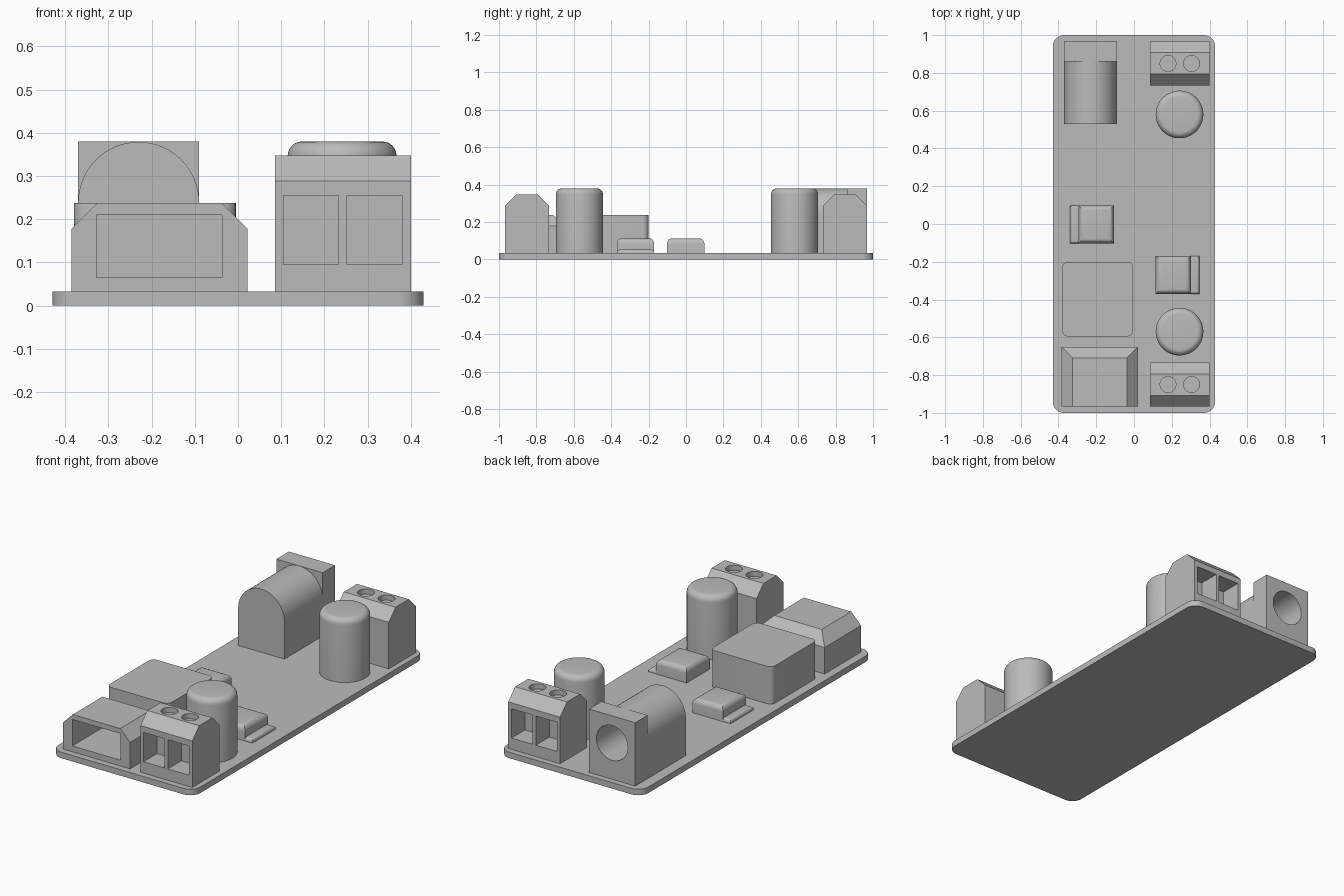
import bpy
import bmesh
import math
from mathutils import Matrix, Vector

if "Cube" in bpy.data.objects:
    bpy.data.objects.remove(bpy.data.objects["Cube"], do_unlink=True)

grey = bpy.data.materials.new("plain grey")
grey.use_nodes = True
grey.diffuse_color = (0.5, 0.5, 0.5, 1)
grey.node_tree.nodes["Principled BSDF"].inputs["Base Color"].default_value = (0.5, 0.5, 0.5, 1)

TOP = 0.033   # upper face of the board
SEAT = 0.02   # parts sink slightly into the board


def finish(name, bm):
    """Turn a bmesh into a smooth-by-angle object."""
    bmesh.ops.recalc_face_normals(bm, faces=bm.faces)
    mesh = bpy.data.meshes.new(name)
    bm.to_mesh(mesh)
    bm.free()
    mesh.materials.append(grey)
    obj = bpy.data.objects.new(name, mesh)
    bpy.context.collection.objects.link(obj)
    smooth(obj)
    return obj


def smooth(obj):
    bpy.ops.object.select_all(action="DESELECT")
    obj.select_set(True)
    bpy.context.view_layer.objects.active = obj
    bpy.ops.object.shade_smooth_by_angle(angle=math.radians(30))


def bevel(bm, rule, width, segments):
    """Bevel the edges whose direction and middle satisfy the rule."""
    edges = [e for e in bm.edges
             if rule((e.verts[1].co - e.verts[0].co).normalized(),
                     (e.verts[0].co + e.verts[1].co) / 2)]
    bmesh.ops.bevel(bm, geom=edges, offset=width, segments=segments,
                    profile=0.5, affect="EDGES")


def box(name, x, y, z, rule=None, width=0, segments=1):
    bm = bmesh.new()
    bmesh.ops.create_cube(bm, size=1)
    for v in bm.verts:
        v.co = Vector([(a + b) / 2 + c * (b - a) for c, (a, b) in zip(v.co, (x, y, z))])
    if rule:
        bevel(bm, rule, width, segments)
    return finish(name, bm)


def cylinder(name, centre, radius, depth, along_y=False, rule=None, width=0):
    bm = bmesh.new()
    bmesh.ops.create_cone(bm, cap_ends=True, segments=64, radius1=radius,
                          radius2=radius, depth=depth)
    turn = Matrix.Rotation(math.pi / 2 if along_y else 0, 4, "X")
    bm.transform(Matrix.Translation(centre) @ turn)
    if rule:
        bevel(bm, rule, width, 6)
    return finish(name, bm)


def cut(targets, cutters):
    """Subtract the cutters from every target, then discard them."""
    for obj in targets:
        bpy.context.view_layer.objects.active = obj
        for c in cutters:
            c.hide_render = True
            mod = obj.modifiers.new("opening", "BOOLEAN")
            mod.operation = "DIFFERENCE"
            mod.solver = "EXACT"
            mod.object = c
            bpy.ops.object.modifier_apply(modifier=mod.name)
        smooth(obj)
    for c in cutters:
        bpy.data.objects.remove(c, do_unlink=True)


def upright(d, m):
    return abs(d.z) > 0.9


def top_edge(height):
    return lambda d, m: abs(d.z) < 0.1 and m.z > height - 0.002


# Board and plain module
box("circuit_board", (-0.43, 0.43), (-1, 1), (0, TOP), upright, 0.06, 8)
box("module_block", (-0.38, -0.005), (-0.595, -0.2), (SEAT, 0.238), upright, 0.03, 6)

# Front socket, chamfered on its sides and rear
socket = box("front_socket", (-0.385, 0.022), (-0.965, -0.65), (SEAT, 0.238),
             lambda d, m: abs(d.z) < 0.1 and m.z > 0.23 and m.y > -0.96, 0.06 , 1)
cut([socket], [box("socket_cutter", (-0.328, -0.037), (-1.1, -0.71), (0.065, 0.21))])

# Screw terminals at both ends, openings facing outward
for label, side in (("front", -1), ("back", 1)):
    mid = 0.85 * side
    terminal = box(label + "_terminal", (0.086, 0.4), (mid - 0.117, mid + 0.117), (SEAT, 0.348),
                   lambda d, m: abs(d.x) > 0.9 and m.z > 0.3, 0.06 * math.sqrt(1), 1)
    cutters = []
    for x in (0.18, 0.305):
        cutters.append(cylinder("screw_cutter", (x, mid, 0.37), 0.042, 0.1))
    for x in (0.169, 0.316):
        outer, inner = 1.1 * side, 0.85 * side
        cutters.append(box("wire_cutter", (x - 0.064, x + 0.064),
                           (min(outer, inner), max(outer, inner)), (0.095, 0.255)))
    cut([terminal], cutters)

# Capacitors with rounded tops
for label, y in (("front", -0.57), ("back", 0.58)):
    cylinder(label + "_capacitor", (0.241, y, (SEAT + 0.38) / 2), 0.126, 0.38 - SEAT,
             rule=top_edge(0.38), width=0.033)

# Small soft-topped chips with a side tab
for label, x, y, side in (("right", -0.2, -0.002, -1), ("left", 0.208, -0.27, 1)):
    box(label + "_chip", (x - 0.093, x + 0.093), (y - 0.1, y + 0.1), (SEAT, 0.112),
        top_edge(0.112), 0.028, 5)
    inner, outer = x + 0.07 * side, x + 0.138 * side
    box(label + "_chip_tab", (min(inner, outer), max(inner, outer)), (y - 0.1, y + 0.1),
        (SEAT, 0.052), top_edge(0.052), 0.014, 4)

# Round power jack: arched body, square flange, bored from the back
bm = bmesh.new()
outline = [(-0.37, SEAT), (-0.09, SEAT)]
outline += [(-0.23 + 0.14 * math.cos(math.pi * i / 32), 0.239 + 0.14 * math.sin(math.pi * i / 32))
            for i in range(33)]
face = bm.faces.new([bm.verts.new((x, 0.53, z)) for x, z in outline])
extruded = bmesh.ops.extrude_face_region(bm, geom=[face])["geom"]
bmesh.ops.translate(bm, vec=(0, 0.335, 0),
                    verts=[g for g in extruded if isinstance(g, bmesh.types.BMVert)])
jack = finish("jack_body", bm)
flange = box("jack_flange", (-0.37, -0.09), (0.86, 0.968), (SEAT, 0.38))
cut([jack, flange], [cylinder("jack_cutter", (-0.23, 0.85, 0.232), 0.095, 0.5, along_y=True)])
